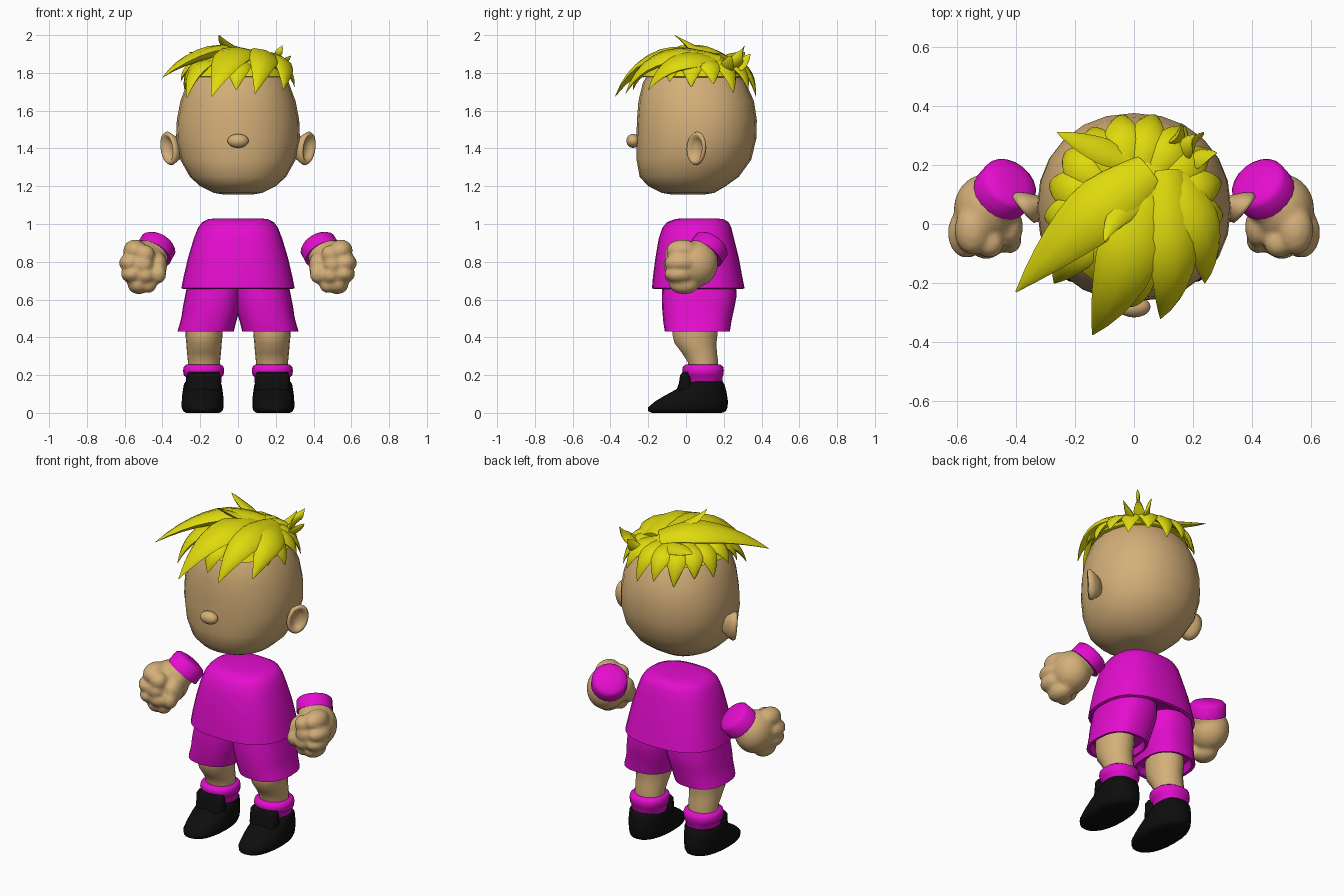
import bpy, bmesh, math
from mathutils import Vector, Matrix


def material(name, rgb):
    m = bpy.data.materials.new(name)
    m.diffuse_color = (*rgb, 1)
    return m


SKIN = material("tan skin", (0.66, 0.43, 0.19))
KIT = material("magenta cloth", (0.78, 0.004, 0.62))
HAIR = material("yellow hair", (0.74, 0.70, 0.004))
BLACK = material("black leather", (0.004, 0.004, 0.004))


def finish(bm, name, mat, angle=45):
    bmesh.ops.recalc_face_normals(bm, faces=bm.faces)
    me = bpy.data.meshes.new(name)
    bm.to_mesh(me)
    bm.free()
    me.materials.append(mat)
    for p in me.polygons:
        p.use_smooth = True
    me.set_sharp_from_angle(angle=math.radians(angle))
    ob = bpy.data.objects.new(name, me)
    bpy.context.collection.objects.link(ob)
    return ob


def skin_rings(bm, rings):
    """Bridge consecutive vertex rings and cap both ends."""
    n = len(rings[0])
    for a, b in zip(rings, rings[1:]):
        for i in range(n):
            bm.faces.new((a[i], a[(i + 1) % n], b[(i + 1) % n], b[i]))
    bm.faces.new(rings[0][::-1])
    bm.faces.new(rings[-1])


def loft(name, mat, sections, power=2.0, segs=24, matrix=Matrix(), angle=45):
    """Stack superellipse sections given as (z, cx, cy, rx, ry)."""
    bm = bmesh.new()
    rings = []
    for z, cx, cy, rx, ry in sections:
        ring = []
        for i in range(segs):
            a = math.tau * i / segs
            c, s = math.cos(a), math.sin(a)
            x = cx + rx * math.copysign(abs(c) ** (2 / power), c)
            y = cy + ry * math.copysign(abs(s) ** (2 / power), s)
            ring.append(bm.verts.new(matrix @ Vector((x, y, z))))
        rings.append(ring)
    skin_rings(bm, rings)
    return finish(bm, name, mat, angle)


def profile(rows):
    """Rows of (z, half width, front y, back y) to centred sections."""
    return [(z, 0, (f + b) / 2, w, (b - f) / 2) for z, w, f, b in rows]


def lock(bm, base, ctrl, tip, width, flat=0.38, steps=9, segs=8):
    """Flattened tapered tuft along a quadratic curve."""
    p0, p1, p2 = Vector(base), Vector(ctrl), Vector(tip)
    rings = []
    for k in range(steps + 1):
        t = k / steps
        p = p0 * (1 - t) ** 2 + p1 * 2 * t * (1 - t) + p2 * t * t
        tan = ((p1 - p0) * (1 - t) + (p2 - p1) * t).normalized()
        side = tan.cross(p - Vector((0, 0.05, 1.5))).normalized()
        up = side.cross(tan)
        w = width * min(1, 0.5 + 1.3 * t) * (1 - t ** 2.2) + 0.002
        rings.append([bm.verts.new(p + side * w * math.cos(a) + up * w * flat * math.sin(a))
                      for a in (math.tau * i / segs for i in range(segs))])
    skin_rings(bm, rings)


# Head and nose
loft("head", SKIN, profile([
    (1.155, .07, -.07, .09), (1.165, .13, -.13, .15), (1.2, .2, -.2, .21),
    (1.25, .255, -.245, .28), (1.34, .305, -.262, .345), (1.45, .328, -.262, .372),
    (1.55, .324, -.26, .375), (1.65, .305, -.252, .36), (1.75, .268, -.228, .315),
    (1.83, .21, -.18, .25), (1.88, .14, -.11, .18), (1.9, .06, -.04, .1)]), 2.15)
bm = bmesh.new()
bmesh.ops.create_uvsphere(bm, u_segments=20, v_segments=12, radius=1,
                          matrix=Matrix.Translation((0, -.28, 1.44)) @ Matrix.Diagonal((.056, .036, .037, 1)))
finish(bm, "nose", SKIN)

# Hair cap on the crown
loft("hair_cap", HAIR, profile([
    (1.775, .25, -.2, .3), (1.78, .268, -.23, .315), (1.83, .232, -.2, .275),
    (1.88, .165, -.14, .2), (1.905, .1, -.08, .14), (1.912, .04, -.03, .08)]))

# Hair tufts: sweeping fringe, curl, crown spikes
bm = bmesh.new()
for tuft in [
    ((.05, .18, 1.88), (-.18, .02, 1.97), (-.4, -.23, 1.775), .12),
    ((.05, .15, 1.87), (-.03, -.2, 1.98), (-.14, -.375, 1.675), .125),
    ((.12, .18, 1.87), (.16, -.2, 1.96), (.09, -.32, 1.69), .1),
    ((.15, .18, 1.85), (.27, -.08, 1.92), (.24, -.2, 1.71), .09),
    ((-.1, .0, 1.85), (-.24, -.12, 1.87), (-.27, -.2, 1.67), .08),
    ((0, -.08, 1.85), (0, -.25, 1.86), (-.01, -.28, 1.71), .08),
    ((.14, .14, 1.87), (-.06, .08, 1.9), (-.1, -.06, 2.0), .06),
    ((.14, .22, 1.8), (.2, .28, 1.87), (.235, .31, 1.945), .04),
    ((.12, .24, 1.78), (.16, .3, 1.85), (.16, .34, 1.9), .04),
    ((.17, .2, 1.8), (.24, .23, 1.85), (.28, .24, 1.89), .04),
    ((.02, .2, 1.85), (-.15, .26, 1.88), (-.26, .31, 1.91), .055),
]:
    lock(bm, *tuft)
# Ragged fringe around the sides and back
for i in range(12):
    a = math.radians(-25 + i * 21)
    c, s = math.cos(a), math.sin(a)
    drop = .05 * max(0, s) + (.03 if i % 2 else 0)
    lock(bm, (.14 * c, .05 + .14 * s, 1.86), (.28 * c, .05 + .3 * s, 1.86),
         (.302 * c + .02 * s, .05 + .325 * s, 1.755 - drop), .07, .35)
finish(bm, "hair_tufts", HAIR, 60)

# Shirt with a recessed hem
loft("shirt", KIT, profile([
    (.69, .25, -.13, .25), (.655, .285, -.165, .295), (.66, .3, -.18, .31),
    (.72, .288, -.175, .298), (.82, .265, -.162, .28), (.92, .235, -.145, .255),
    (.98, .212, -.125, .24), (1.01, .19, -.1, .225), (1.025, .16, -.06, .2),
    (1.03, .12, -.03, .16)]), 2.5, 28)

for s, label in ((1, "left"), (-1, "right")):
    # Ears: dished discs flaring outward
    n, t = Vector((.78 * s, -.62, 0)), Vector((.62 * s, .78, 0))
    up = Vector((.12 * s, .04, 1)).normalized()
    m = Matrix((t, up, n)).transposed().to_4x4()
    m.translation = (.36 * s, .06, 1.4)
    loft(label + "_ear", SKIN, [
        (-.06, -.03, 0, .025, .04), (-.02, -.005, 0, .05, .075), (.005, 0, 0, .063, .09),
        (.018, 0, 0, .058, .084), (.02, 0, 0, .047, .07), (.005, 0, 0, .036, .055),
        (-.008, 0, 0, .02, .03)], matrix=m, angle=70)

    # Shorts legs meeting in the middle
    loft(label + "_shorts_leg", KIT, [
        (.47, .165 * s, .06, .12, .14), (.432, .17 * s, .06, .135, .155),
        (.43, .172 * s, .06, .149, .172), (.48, .158 * s, .06, .148, .18),
        (.515, .149 * s, .062, .149, .185), (.56, .14 * s, .065, .152, .192),
        (.62, .13 * s, .07, .15, .198), (.67, .125 * s, .07, .145, .195)], 2.5)

    # Bare leg with a slight knee
    loft(label + "_leg", SKIN, [
        (.2, .18 * s, .09, .085, .08), (.27, .18 * s, .09, .085, .082),
        (.32, .18 * s, .07, .09, .095), (.37, .18 * s, .05, .094, .113),
        (.41, .18 * s, .048, .098, .12), (.49, .178 * s, .05, .1, .122)], segs=18)

    # Sock with a rolled top
    loft(label + "_sock", KIT, [
        (.1, .182 * s, .095, .092, .095), (.19, .182 * s, .095, .094, .098),
        (.198, .182 * s, .092, .105, .106), (.225, .182 * s, .09, .109, .11),
        (.245, .182 * s, .09, .105, .107), (.255, .182 * s, .09, .092, .092)], 2.2, 20, angle=60)

    # Shoe and raised tongue
    shoe = [(.0, .088, -.18, .19), (.01, .104, -.2, .212), (.03, .111, -.2, .22),
            (.06, .111, -.165, .222), (.09, .109, -.115, .218), (.12, .105, -.06, .212),
            (.15, .1, -.012, .204), (.165, .092, .01, .195)]
    loft(label + "_shoe", BLACK,
         [(z, .187 * s, cy, rx, ry) for z, _, cy, rx, ry in profile(shoe)], 2.25, 24, angle=60)
    loft(label + "_shoe_tongue", BLACK, [
        (.12, .182 * s, -.0, .09, .05), (.16, .182 * s, -.002, .09, .035),
        (.2, .182 * s, -.004, .09, .027), (.216, .182 * s, 0, .08, .018)], 3, 16, angle=60)

    # Sleeve cuff with a domed end
    axis = Vector((-.42 * s, .52, .72)).normalized()
    m = axis.to_track_quat('Z', 'Y').to_matrix().to_4x4()
    m.translation = (.43 * s, .125, .875)
    loft(label + "_cuff", KIT, [
        (-.045, 0, 0, .08, .08), (-.045, 0, 0, .102, .102), (.02, 0, 0, .1, .1),
        (.035, 0, 0, .085, .085), (.045, 0, 0, .05, .05)], segs=20, matrix=m)

    # Fist: wrist, palm, four curled fingers and thumb fused together
    bm = bmesh.new()
    for loc, rad in [
        ((.45, .09, .845), (.085, .09, .085)), ((.5, .05, .79), (.11, .12, .125)),
        ((.545, -.02, .86), (.062, .085, .058)), ((.57, -.03, .795), (.06, .085, .05)),
        ((.56, -.035, .735), (.06, .08, .048)), ((.525, -.01, .68), (.06, .08, .052)),
        ((.49, -.065, .84), (.05, .05, .05)), ((.5, -.075, .785), (.05, .045, .046)),
        ((.49, -.07, .73), (.05, .045, .045)), ((.475, -.04, .68), (.045, .045, .045)),
        ((.42, -.01, .78), (.045, .07, .07)), ((.42, -.055, .735), (.04, .045, .05)),
    ]:
        bmesh.ops.create_icosphere(
            bm, subdivisions=3, radius=1,
            matrix=Matrix.Translation((loc[0] * s, loc[1], loc[2])) @ Matrix.Diagonal((*rad, 1)))
    fist = finish(bm, label + "_fist", SKIN, 180)
    mod = fist.modifiers.new("fuse", 'REMESH')
    mod.mode, mod.voxel_size, mod.use_smooth_shade = 'VOXEL', .011, True
    mod = fist.modifiers.new("soften", 'SMOOTH')
    mod.factor, mod.iterations = .5, 4
